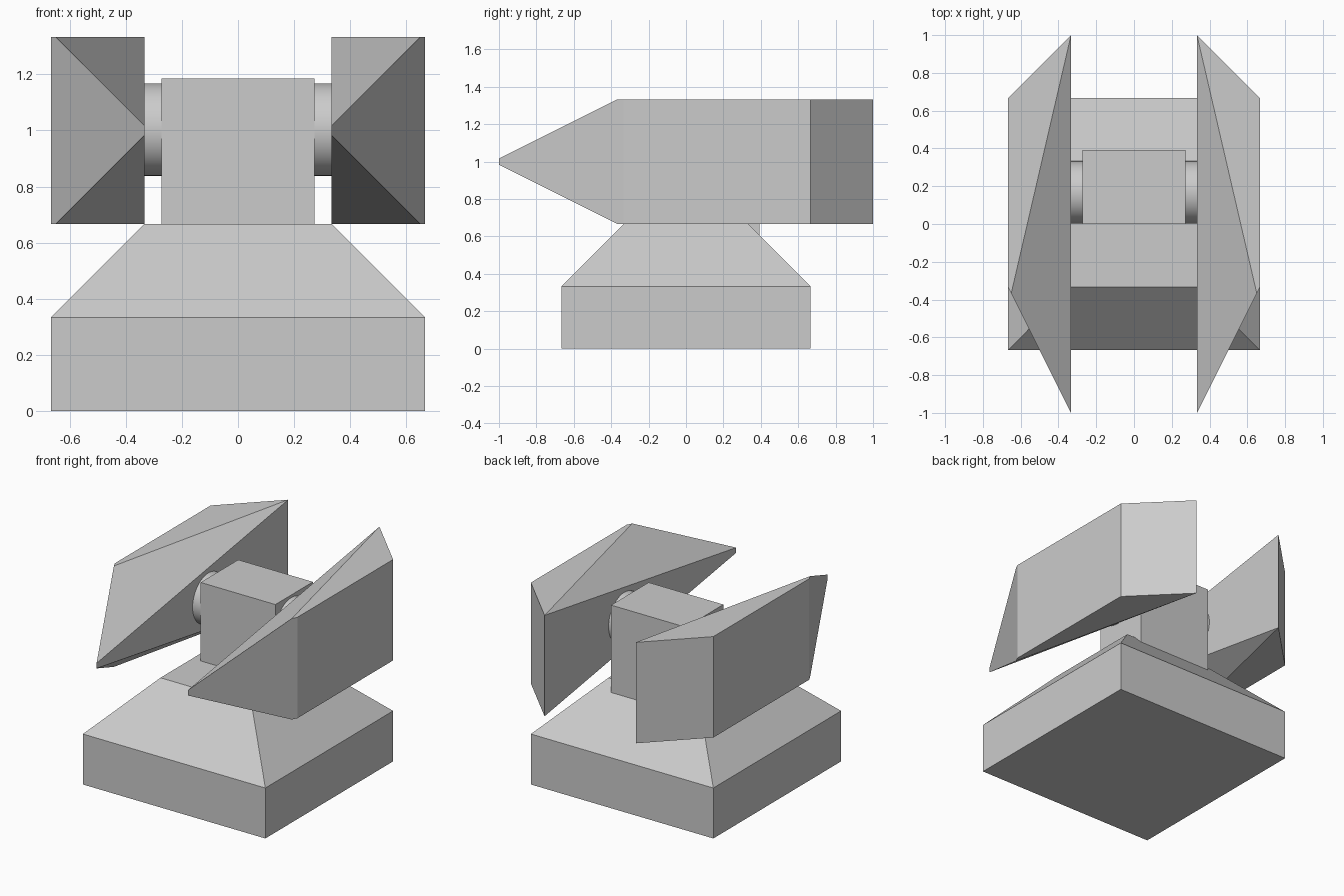
import bpy, bmesh, math
from mathutils import Matrix, Vector

cube = bpy.data.objects.get("Cube")
if cube:
    bpy.data.objects.remove(cube, do_unlink=True)

grey = bpy.data.materials.new("plain grey")
grey.use_nodes = True
colour = (0.6, 0.6, 0.6, 1)
grey.diffuse_color = colour
grey.node_tree.nodes["Principled BSDF"].inputs["Base Color"].default_value = colour

THIRD = 1 / 3
MID = 1.0  # height of the pod centre line


def finish(name, bm):
    bmesh.ops.recalc_face_normals(bm, faces=bm.faces)
    mesh = bpy.data.meshes.new(name)
    bm.to_mesh(mesh)
    bm.free()
    mesh.materials.append(grey)
    obj = bpy.data.objects.new(name, mesh)
    bpy.context.collection.objects.link(obj)
    return obj


def prism(outline, z0, z1):
    bm = bmesh.new()
    face = bm.faces.new([bm.verts.new((x, y, z0)) for x, y in outline])
    top = bmesh.ops.extrude_face_region(bm, geom=[face])["geom"]
    verts = [g for g in top if isinstance(g, bmesh.types.BMVert)]
    bmesh.ops.translate(bm, verts=verts, vec=(0, 0, z1 - z0))
    return bm


def square(half):
    return [(-half, -half), (half, -half), (half, half), (-half, half)]


# Base: square plinth with a tapered upper half
bm = prism(square(2 * THIRD), 0, THIRD)
top = max(bm.faces, key=lambda f: f.calc_center_median().z)
rim = bmesh.ops.extrude_face_region(bm, geom=[top])["geom"]
bmesh.ops.delete(bm, geom=[top], context="FACES_ONLY")
for v in [g for g in rim if isinstance(g, bmesh.types.BMVert)]:
    v.co = (v.co.x / 2, v.co.y / 2, 2 * THIRD)
finish("base", bm)

# Neck block, set into the base towards the back
finish("neck", prism([(-.273, 0), (.273, 0), (.273, .392), (-.273, .392)], .5, 1.185))

# Axle through the neck, joining the two pods
bm = bmesh.new()
bmesh.ops.create_cone(bm, cap_ends=True, segments=48, radius1=.165, radius2=.165,
                      depth=2 * THIRD,
                      matrix=Matrix.Translation((0, .167, 1.003))
                      @ Matrix.Rotation(math.pi / 2, 4, "Y"))
axle = finish("axle", bm)
bpy.context.view_layer.objects.active = axle
axle.select_set(True)
bpy.ops.object.shade_smooth_by_angle(angle=math.radians(40))

# Pods: wedge outline, sliced above and below towards the front inner tip
outline = [(THIRD, 1), (THIRD, -1), (2 * THIRD, -THIRD), (2 * THIRD, 2 * THIRD)]
for name, side in (("left_pod", 1), ("right_pod", -1)):
    bm = prism([(side * x, y) for x, y in outline], MID - THIRD, MID + THIRD)
    for up in (1, -1):
        tip = Vector((side * THIRD, -1, MID + up * .017))
        back = Vector((side * THIRD, 1, MID + up * THIRD))
        shoulder = Vector((side * .65, -.367, MID + up * THIRD))
        normal = (back - tip).cross(shoulder - tip).normalized()
        if normal.z * up < 0:
            normal.negate()
        cut = bmesh.ops.bisect_plane(bm, geom=bm.verts[:] + bm.edges[:] + bm.faces[:],
                                     dist=1e-4, plane_co=tip, plane_no=normal,
                                     clear_outer=True)["geom_cut"]
        edges = [g for g in cut if isinstance(g, bmesh.types.BMEdge)]
        bmesh.ops.holes_fill(bm, edges=[e for e in bm.edges if e.is_boundary], sides=0)
    finish(name, bm)
